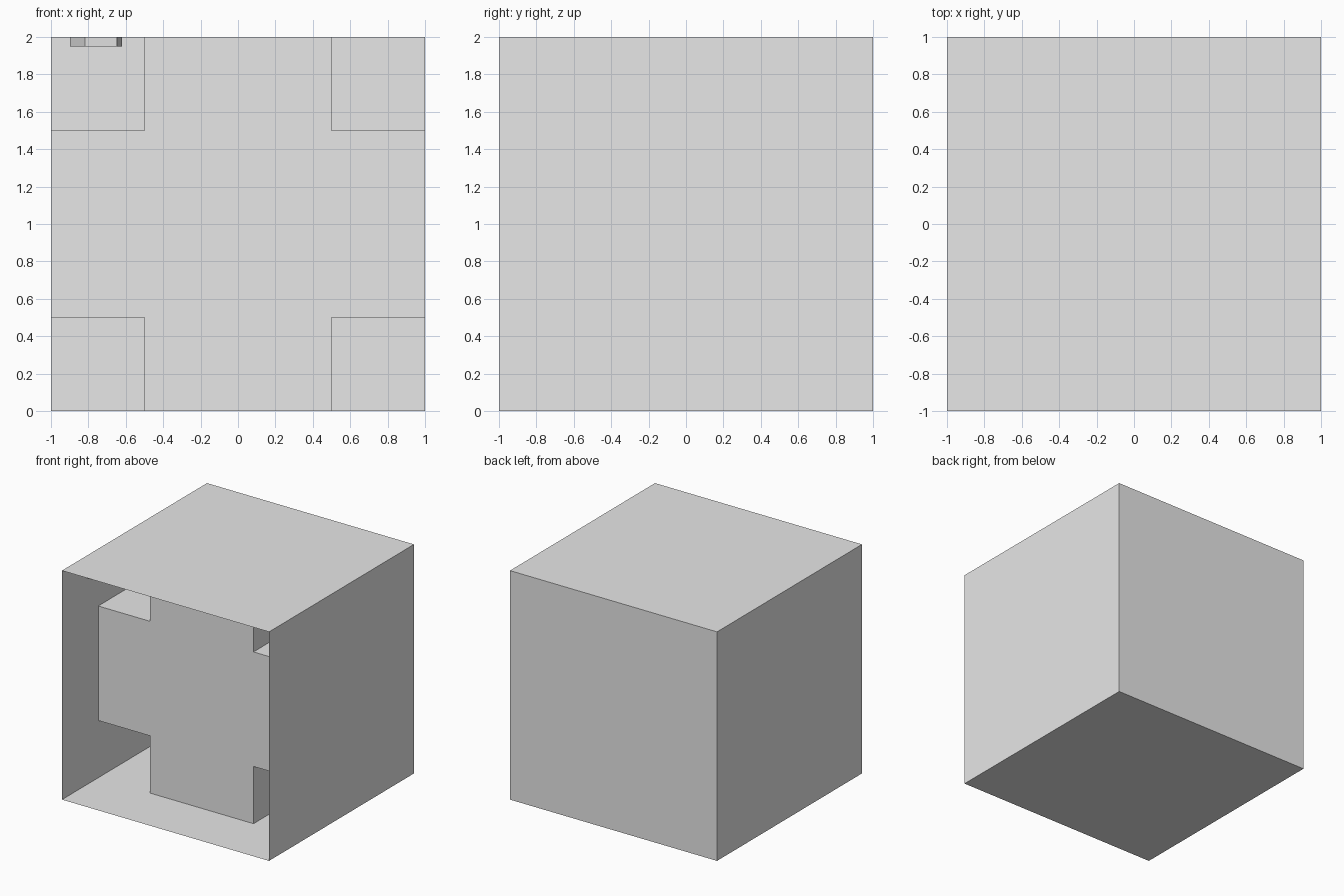
import bpy
import bmesh
from math import cos, sin, radians, tau

cube = bpy.data.objects.get("Cube")
if cube:
    bpy.data.objects.remove(cube, do_unlink=True)

grey = bpy.data.materials.new("light_grey")
grey.use_nodes = True
grey.diffuse_color = (0.8, 0.8, 0.8, 1)
grey.node_tree.nodes["Principled BSDF"].inputs["Base Color"].default_value = (0.8, 0.8, 0.8, 1)


def finish(bm, name):
    mesh = bpy.data.meshes.new(name)
    bm.to_mesh(mesh)
    bm.free()
    mesh.materials.append(grey)
    obj = bpy.data.objects.new(name, mesh)
    bpy.context.collection.objects.link(obj)
    return obj


def prism(name, profile, offset, drop=None):
    """Extrude a flat profile; drop is a rule for faces to leave out."""
    bm = bmesh.new()
    face = bm.faces.new([bm.verts.new(p) for p in profile])
    ext = bmesh.ops.extrude_face_region(bm, geom=[face], use_keep_orig=True)
    verts = [g for g in ext["geom"] if isinstance(g, bmesh.types.BMVert)]
    bmesh.ops.translate(bm, verts=verts, vec=offset)
    bmesh.ops.recalc_face_normals(bm, faces=bm.faces)
    if drop:
        bmesh.ops.delete(bm, geom=[f for f in bm.faces if drop(f)], context='FACES')
    return finish(bm, name)


# Thin outer shell, open at the front
shell = [(-1, -1, 0), (1, -1, 0), (1, -1, 2), (-1, -1, 2)]
prism("outer_shell", shell, (0, 2, 0), lambda f: f.normal.y < -0.9)

# Recessed cross block, reaching the shell walls and the back
quarter = [(1, -0.5), (1, 0.5), (0.5, 0.5), (0.5, 1), (-0.5, 1), (-0.5, 0.5)]
outline = quarter + [(-x, -z) for x, z in quarter]
cross = [(x, -0.5, z + 1) for x, z in dict.fromkeys(outline)]


def hidden_by_shell(f):
    c = f.calc_center_median()
    return c.y > 0.9 or abs(c.x) > 0.99 or abs(c.z - 1) > 0.99


prism("cross_block", cross, (0, 1.5, 0), hidden_by_shell)

# Small five-sided plate under the ceiling, in the front right corner
angles = [radians(27.3) + tau * i / 5 for i in range(5)]
plate = [(-0.752 + 0.147 * cos(a), -0.79 + 0.147 * sin(a), 1.95) for a in angles]
prism("ceiling_plate", plate, (0, 0, 0.049))
